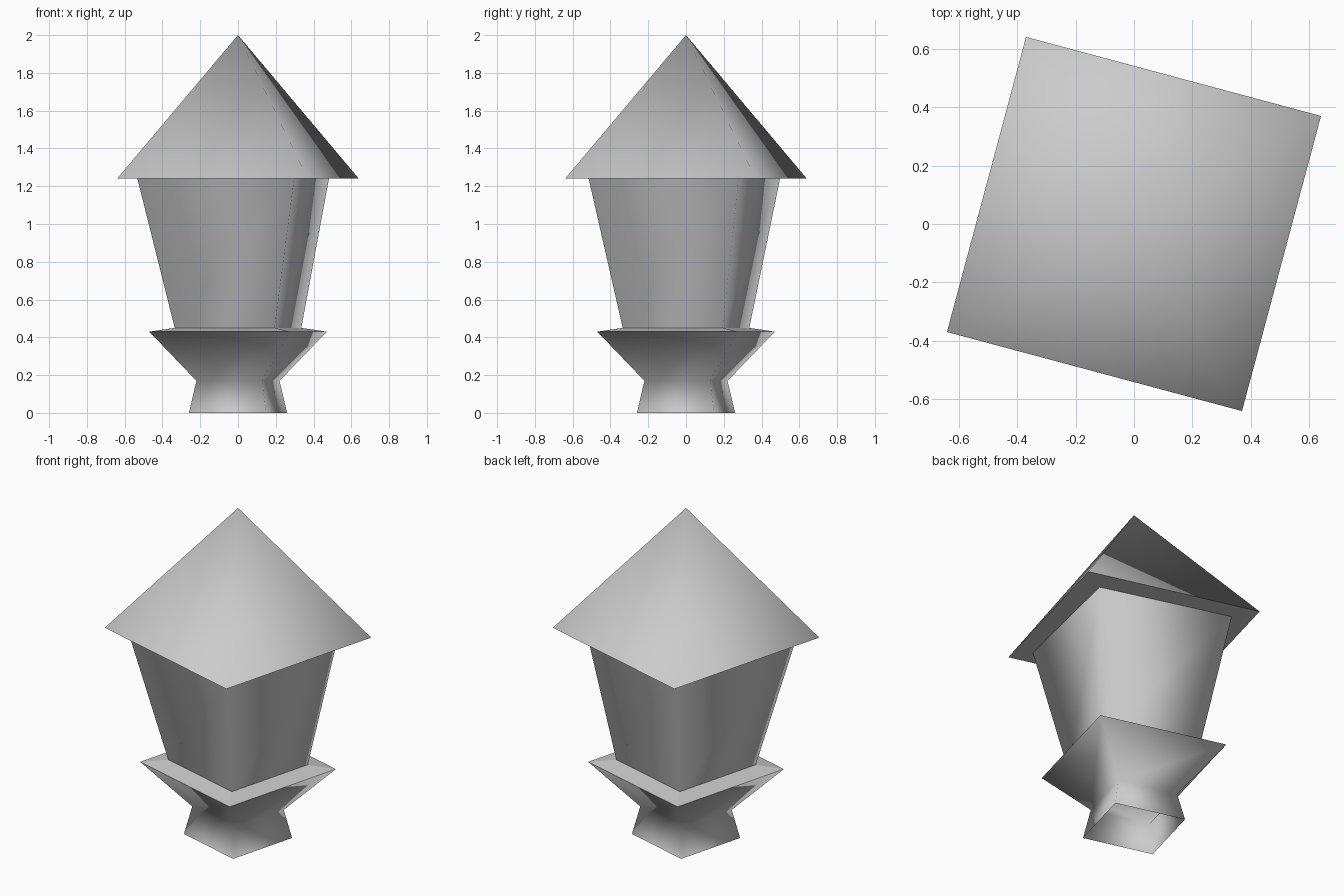
import bpy
import bmesh
from math import cos, sin, radians

cube = bpy.data.objects.get("Cube")
if cube:
    bpy.data.objects.remove(cube, do_unlink=True)

grey = bpy.data.materials.new("plain_grey")
grey.use_nodes = True
colour = (0.6, 0.6, 0.6, 1)
grey.diffuse_color = colour
grey.node_tree.nodes["Principled BSDF"].inputs["Base Color"].default_value = colour

TURN = 30   # the square plan is twisted about z


def square_ring(bm, radii, z):
    """Four corners; radii is one radius or one per corner."""
    if not isinstance(radii, (list, tuple)):
        radii = [radii] * 4
    return [bm.verts.new((r * cos(radians(TURN + 90 * i)),
                          r * sin(radians(TURN + 90 * i)), z))
            for i, r in enumerate(radii)]


def loft(name, profile, smooth=True):
    """Join square rings (radius, height) from the bottom up; radius 0 is a tip."""
    bm = bmesh.new()
    rings = [[bm.verts.new((0, 0, z))] * 4 if r == 0 else square_ring(bm, r, z)
             for r, z in profile]
    for low, high in zip(rings, rings[1:]):
        for i in range(4):
            j = (i + 1) % 4
            corners = [low[i], low[j], high[j], high[i]]
            bm.faces.new(list(dict.fromkeys(corners)))
    for face in bm.faces:
        face.smooth = smooth
    mesh = bpy.data.meshes.new(name)
    bm.to_mesh(mesh)
    bm.free()
    mesh.materials.append(grey)
    obj = bpy.data.objects.new(name, mesh)
    bpy.context.collection.objects.link(obj)
    return obj


EAVE = 1.24
body_top = (0.556, 0.575, 0.615, 0.595)   # slightly uneven upper rim

# Flared foot, neck and collar, open at the bottom
loft("foot_and_collar", [(0.30, 0), (0.254, 0.17), (0.543, 0.43)])
# Sloping ledge on top of the collar
loft("collar_ledge", [(0.543, 0.43), (0.387, 0.45)], smooth=False)
# Lamp housing that widens upwards
loft("lantern_body", [(0.387, 0.45), (body_top, EAVE)])
# Flat underside of the overhanging roof
loft("roof_underside", [(body_top, EAVE), (0.739, EAVE)], smooth=False)
# Pyramid roof
loft("roof", [(0.739, EAVE), (0, 2)])
